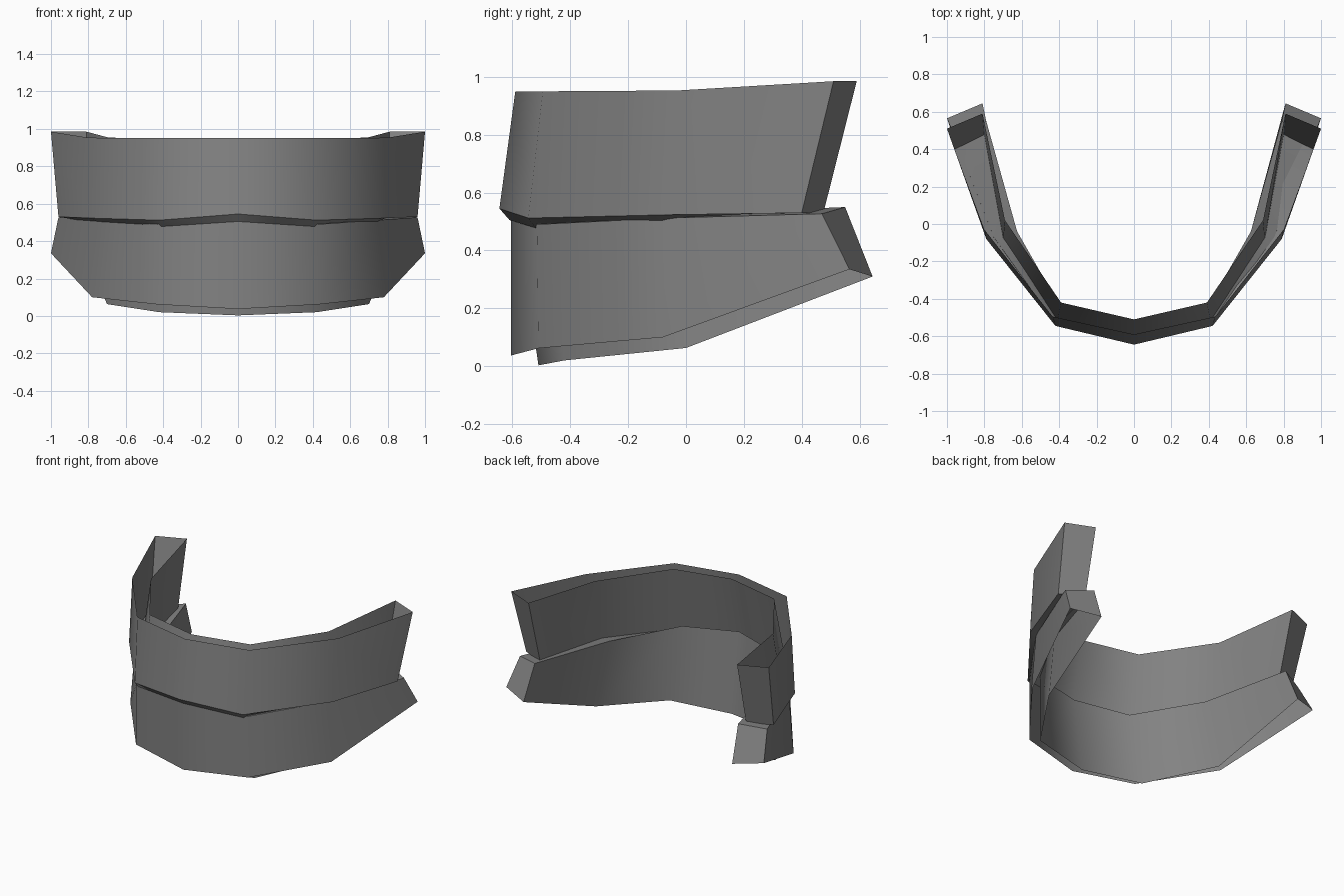
import bpy, bmesh

if "Cube" in bpy.data.objects:
    bpy.data.objects.remove(bpy.data.objects["Cube"])

grey = bpy.data.materials.new("mid grey")
grey.diffuse_color = (0.225, 0.225, 0.225, 1)
grey.use_nodes = True
grey.node_tree.nodes["Principled BSDF"].inputs["Base Color"].default_value = grey.diffuse_color


def band(name, rails, flip):
    """Curved trough: rails run from the front centre to the right end, then mirror."""
    bm = bmesh.new()
    rows = []
    for half in rails:
        full = [(-x, y, z) for x, y, z in half[:0:-1]] + half
        rows.append([bm.verts.new(p) for p in full])
    # outer wall, biting surface, inner wall
    faces = []
    for a, b in zip(rows, rows[1:]):
        for i in range(len(a) - 1):
            faces.append(bm.faces.new((a[i], b[i], b[i + 1], a[i + 1])))
    # end caps
    faces.append(bm.faces.new([r[0] for r in reversed(rows)]))
    faces.append(bm.faces.new([r[-1] for r in rows]))
    if flip:
        bmesh.ops.reverse_faces(bm, faces=faces)
    # smooth along the curve, crisp along the rails and end caps
    for f in faces:
        f.smooth = True
    for f in faces[-2:]:
        for e in f.edges:
            e.smooth = False
    for r in rows:
        for a, b in zip(r, r[1:]):
            bm.edges.get((a, b)).smooth = False
    mesh = bpy.data.meshes.new(name)
    bm.to_mesh(mesh)
    bm.free()
    mesh.materials.append(grey)
    bpy.context.collection.objects.link(bpy.data.objects.new(name, mesh))


# upper band, open along its top, narrowing to a thin biting edge at the front
band("upper_band", [
    [(0, -.59, .95), (.435, -.495, .95), (.80, -.03, .953), (1.0, .51, .985)],
    [(0, -.645, .545), (.42, -.545, .512), (.79, -.08, .523), (.96, .40, .53)],
    [(0, -.61, .505), (.41, -.52, .478), (.70, -.08, .487), (.80, .475, .53)],
    [(0, -.51, .95), (.39, -.42, .95), (.69, .02, .953), (.81, .59, .985)],
], False)

# lower band, open along its underside
band("lower_band", [
    [(0, -.605, .037), (.435, -.51, .062), (.78, -.08, .10), (1.0, .565, .335)],
    [(0, -.605, .515), (.43, -.515, .49), (.75, -.07, .512), (.96, .47, .527)],
    [(0, -.59, .55), (.37, -.485, .53), (.625, -.04, .525), (.79, .55, .55)],
    [(0, -.51, .003), (.42, -.42, .02), (.70, 0, .063), (.81, .645, .31)],
], True)
